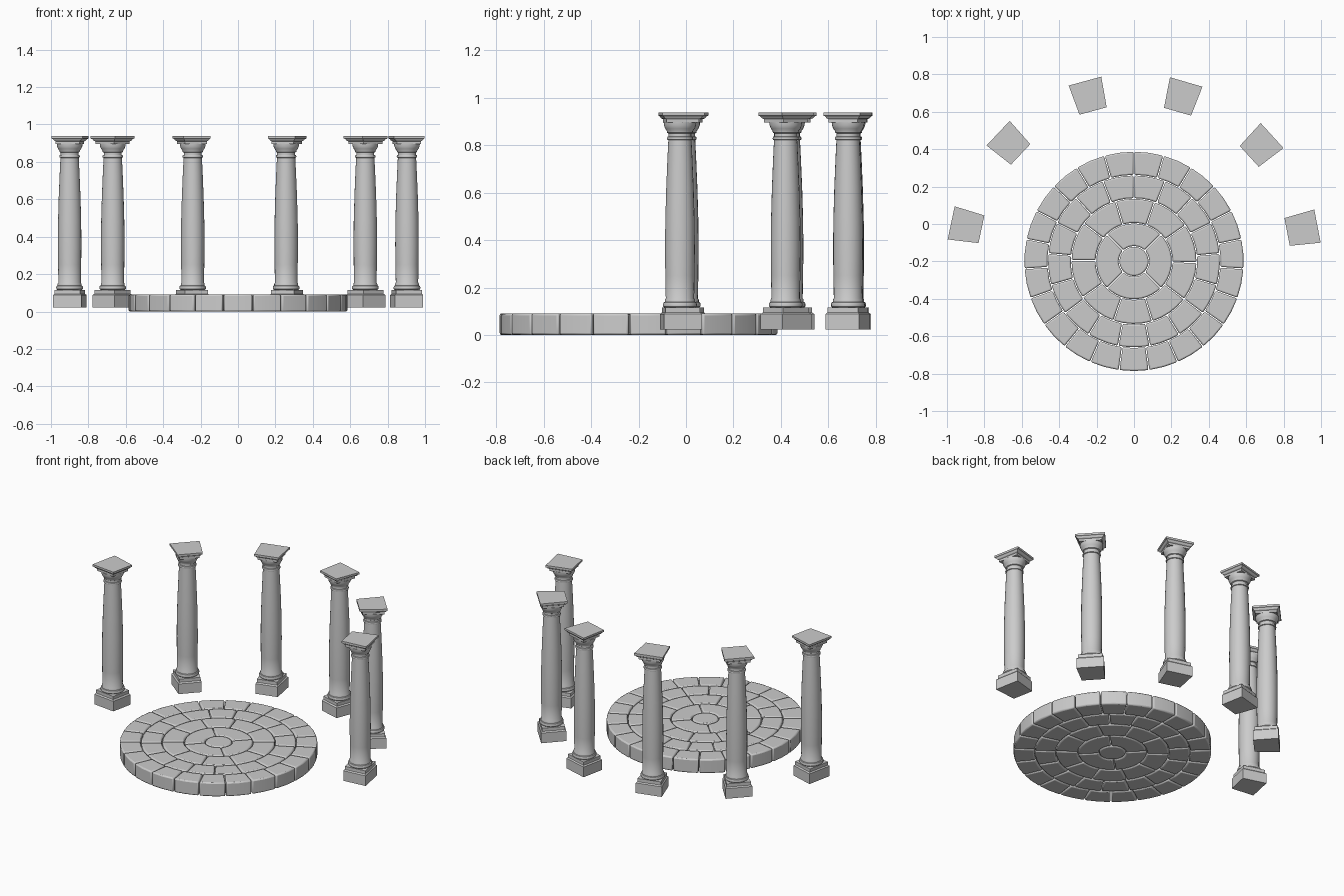
import bpy, bmesh, math
from math import sin, cos, pi, radians

if "Cube" in bpy.data.objects:
    bpy.data.objects.remove(bpy.data.objects["Cube"])

CY = -0.2      # centre of the paved disc and of the column arc
ARC_R = 0.92   # radius of the column arc


def finish(name, bm, smooth=None):
    bmesh.ops.recalc_face_normals(bm, faces=bm.faces)
    me = bpy.data.meshes.new(name)
    bm.to_mesh(me)
    bm.free()
    ob = bpy.data.objects.new(name, me)
    bpy.context.collection.objects.link(ob)
    if smooth:
        bpy.ops.object.select_all(action='DESELECT')
        ob.select_set(True)
        bpy.context.view_layer.objects.active = ob
        bpy.ops.object.shade_smooth_by_angle(angle=radians(smooth))
    return ob


def bend(u, v, z, ang):
    """Wrap a local tangent/radial position around the arc."""
    a = ang - u / ARC_R
    return ((ARC_R + v) * cos(a), CY + (ARC_R + v) * sin(a), z)


def loft(name, profile, sides, ang, smooth=None):
    """Stack of regular cross-sections (half width, z), bent along the arc."""
    bm = bmesh.new()
    k = math.sqrt(2) if sides == 4 else 1
    rings = [[bm.verts.new(bend(r * k * cos(pi / 4 + 2 * pi * i / sides),
                                r * k * sin(pi / 4 + 2 * pi * i / sides), z, ang))
              for i in range(sides)] for r, z in profile]
    for a, b in zip(rings, rings[1:]):
        for i in range(sides):
            j = (i + 1) % sides
            bm.faces.new((a[i], a[j], b[j], b[i]))
    bm.faces.new(rings[0])
    bm.faces.new(rings[-1])
    return finish(name, bm, smooth)


def stone(bm, r0, r1, a0, a1, z0, z1, gap):
    """One wedge-shaped paving stone with parallel joints."""
    n = max(2, round((a1 - a0) / radians(8)))

    def arc(r, z):
        g = gap / r
        return [bm.verts.new((r * cos(t), CY + r * sin(t), z))
                for t in (a0 + g + (a1 - a0 - 2 * g) * i / n for i in range(n + 1))]
    ib, it, ob, ot = arc(r0, z0), arc(r0, z1), arc(r1, z0), arc(r1, z1)
    for i in range(n):
        for p, q in ((ib, it), (it, ot), (ot, ob), (ob, ib)):
            bm.faces.new((p[i], p[i + 1], q[i + 1], q[i]))
    for i in (0, n):
        bm.faces.new((ib[i], it[i], ot[i], ob[i]))


def round_edges(ob):
    m = ob.modifiers.new("rounded", 'BEVEL')
    m.width = 0.008
    m.segments = 2
    m.limit_method = 'ANGLE'
    m.angle_limit = radians(40)


# Paved disc: centre stone and four rings
TOP, GAP = 0.091, 0.0025
bm = bmesh.new()
loops = [[bm.verts.new((0.078 * cos(2 * pi * i / 24), CY + 0.078 * sin(2 * pi * i / 24), z))
          for i in range(24)] for z in (0, TOP)]
for i in range(24):
    j = (i + 1) % 24
    bm.faces.new((loops[0][i], loops[0][j], loops[1][j], loops[1][i]))
bm.faces.new(loops[0])
bm.faces.new(loops[1])
round_edges(finish("centre_stone", bm, 40))

for idx, (r0, r1, count, start) in enumerate([(0.082, 0.202, 4, 45), (0.206, 0.334, 10, 107),
                                              (0.338, 0.459, 17, 90), (0.463, 0.586, 23, 90)]):
    bm = bmesh.new()
    step = 2 * pi / count
    for i in range(count):
        a = radians(start) + i * step
        stone(bm, r0, r1, a, a + step, 0, TOP, GAP)
    round_edges(finish(f"paving_ring_{idx + 1}", bm, 40))

# Column profiles (half width or radius, height)
PLINTH = [(0.076, 0.022), (0.076, 0.088), (0.069, 0.095), (0.069, 0.116)]
SHAFT = [(0.066, 0.116), (0.071, 0.121), (0.072, 0.129), (0.069, 0.137), (0.064, 0.139),
         (0.064, 0.148), (0.060, 0.155), (0.062, 0.25), (0.063, 0.36), (0.062, 0.48),
         (0.058, 0.62), (0.053, 0.74), (0.049, 0.822),
         (0.054, 0.824), (0.055, 0.830), (0.053, 0.836), (0.048, 0.838), (0.048, 0.850),
         (0.054, 0.853), (0.055, 0.860), (0.062, 0.870), (0.068, 0.884), (0.069, 0.898)]
ABACUS = [(0.065, 0.896), (0.065, 0.910), (0.072, 0.914), (0.077, 0.922),
          (0.083, 0.925), (0.083, 0.938)]

# Six columns along the rear arc
for i in range(6):
    ang = radians(10.9 + 31.44 * i)
    loft(f"column_plinth_{i + 1}", PLINTH, 4, ang)
    loft(f"column_shaft_{i + 1}", SHAFT, 24, ang, 35)
    loft(f"column_abacus_{i + 1}", ABACUS, 4, ang)
